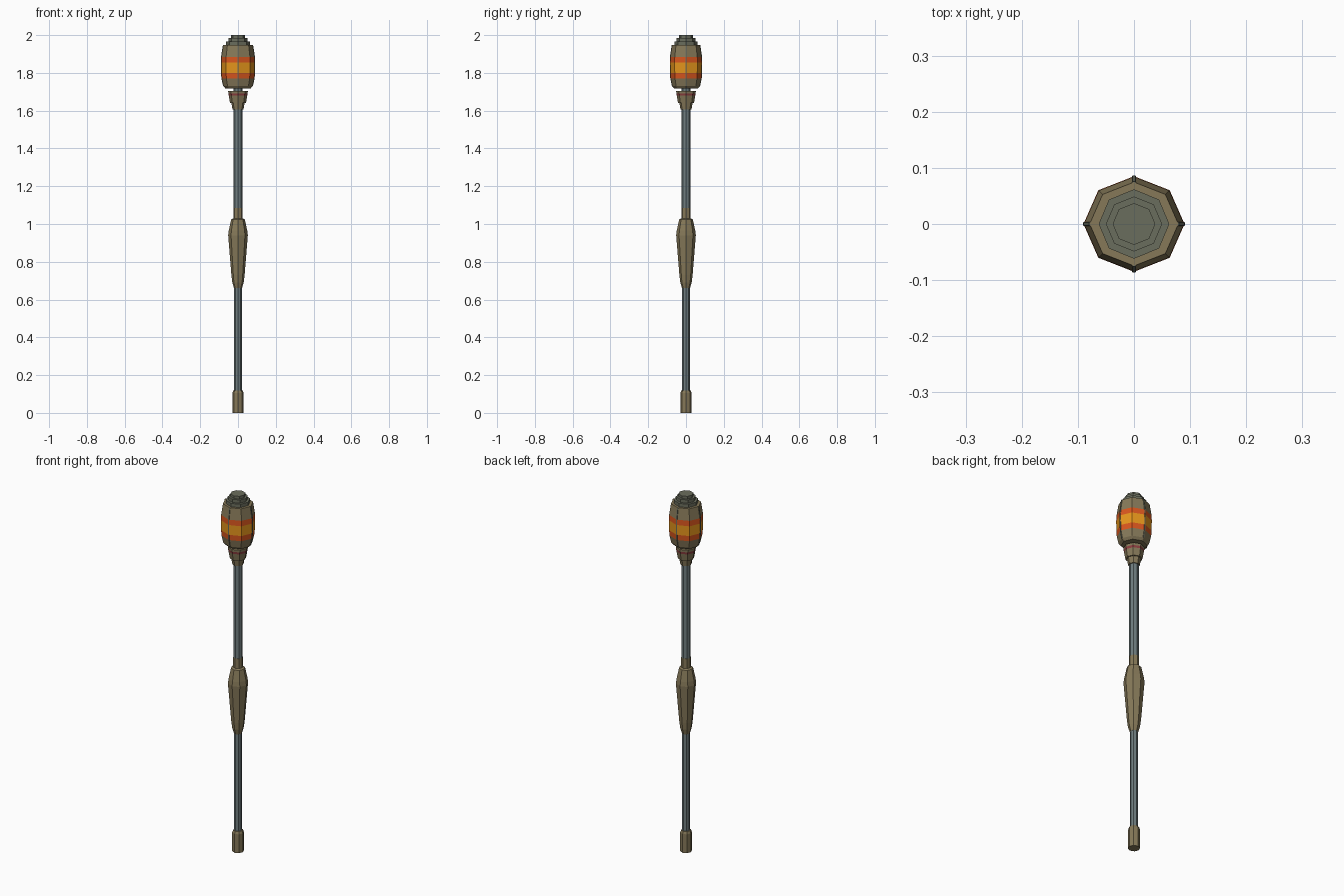
import bpy, bmesh, math

if "Cube" in bpy.data.objects:
    bpy.data.objects.remove(bpy.data.objects["Cube"])


def material(name, rgb):
    m = bpy.data.materials.new(name)
    lin = [(c / 255 / 12.92 if c < 11 else ((c / 255 + 0.055) / 1.055) ** 2.4) for c in rgb]
    m.diffuse_color = (*lin, 1)
    m.use_nodes = True
    m.node_tree.nodes["Principled BSDF"].inputs["Base Color"].default_value = m.diffuse_color
    return m


OLIVE, STEEL, ORANGE, RED, MAROON, CAP = range(6)
MATS = [material("olive", (134, 121, 89)), material("steel grey", (112, 126, 128)),
        material("orange", (230, 150, 28)), material("red orange", (216, 86, 30)),
        material("maroon", (140, 62, 64)), material("cap grey green", (106, 109, 93))]


def finish(bm, name):
    bmesh.ops.recalc_face_normals(bm, faces=bm.faces)
    mesh = bpy.data.meshes.new(name)
    bm.to_mesh(mesh)
    bm.free()
    for m in MATS:
        mesh.materials.append(m)
    ob = bpy.data.objects.new(name, mesh)
    bpy.context.collection.objects.link(ob)
    return ob


def lathe(name, profile, sides=8, sy=1.0):
    """Closed turned part; profile rows are (radius, z, colour of the band above)."""
    bm = bmesh.new()
    rings = []
    for r, z, _ in profile:
        rings.append([bm.verts.new((r * math.cos(a), r * sy * math.sin(a), z))
                      for a in (i * math.tau / sides for i in range(sides))])
    for (lo, hi), row in zip(zip(rings, rings[1:]), profile):
        for i in range(sides):
            j = (i + 1) % sides
            bm.faces.new((lo[i], lo[j], hi[j], hi[i])).material_index = row[2]
    bm.faces.new(rings[0]).material_index = profile[0][2]
    bm.faces.new(rings[-1]).material_index = profile[-1][2]
    return finish(bm, name)


# Shaft, foot and grip
lathe("foot", [(0.03, 0, OLIVE), (0.03, 0.105, OLIVE), (0.025, 0.118, OLIVE)])
lathe("lower_shaft", [(0.02, 0.11, STEEL), (0.02, 0.69, STEEL)])
lathe("grip", [(0.021, 0.66, OLIVE), (0.03, 0.69, OLIVE), (0.035, 0.73, OLIVE),
               (0.052, 0.94, OLIVE), (0.049, 0.965, OLIVE), (0.036, 1.025, OLIVE),
               (0.025, 1.03, OLIVE), (0.025, 1.085, OLIVE)])
lathe("upper_shaft", [(0.024, 1.08, STEEL), (0.024, 1.62, STEEL)])

# Stepped collar under the head
lathe("collar_base", [(0.029, 1.605, OLIVE), (0.035, 1.64, OLIVE)])
lathe("collar", [(0.042, 1.64, OLIVE), (0.049, 1.68, MAROON),
                 (0.051, 1.692, OLIVE), (0.052, 1.705, OLIVE)])
lathe("neck", [(0.024, 1.70, STEEL), (0.024, 1.73, STEEL)])

# Head with painted bands
HEAD = [(0.066, 1.717, OLIVE), (0.078, 1.73, OLIVE), (0.087, 1.77, RED),
        (0.089, 1.80, ORANGE), (0.09, 1.855, RED), (0.089, 1.885, OLIVE),
        (0.079, 1.948, OLIVE)]
SY = 0.945
lathe("head", HEAD, sy=SY)

# Thin vertical seams on the four sides of the head
for k in range(4):
    bm = bmesh.new()
    a = k * math.pi / 2
    c, s = round(math.cos(a)), round(math.sin(a))
    rows = []
    for r, z, _ in HEAD[1:]:
        row = []
        for d, t in ((-0.003, -0.004), (0.001, -0.003), (0.001, 0.003), (-0.003, 0.004)):
            x, y = c * (r + d) - s * t, s * (r + d) + c * t
            row.append(bm.verts.new((x, y * SY, z)))
        rows.append(row)
    for lo, hi in zip(rows, rows[1:]):
        for i in range(4):
            j = (i + 1) % 4
            bm.faces.new((lo[i], lo[j], hi[j], hi[i])).material_index = CAP
    bm.faces.new(rows[0]).material_index = CAP
    bm.faces.new(rows[-1]).material_index = CAP
    finish(bm, f"head_seam_{k + 1}")

# Stepped cap on top
for i, (r, z0, z1) in enumerate([(0.063, 1.94, 1.967), (0.05, 1.96, 1.985), (0.038, 1.98, 2.0)]):
    lathe(f"cap_step_{i + 1}", [(r, z0, CAP), (r, z1, CAP)], sy=0.98)
